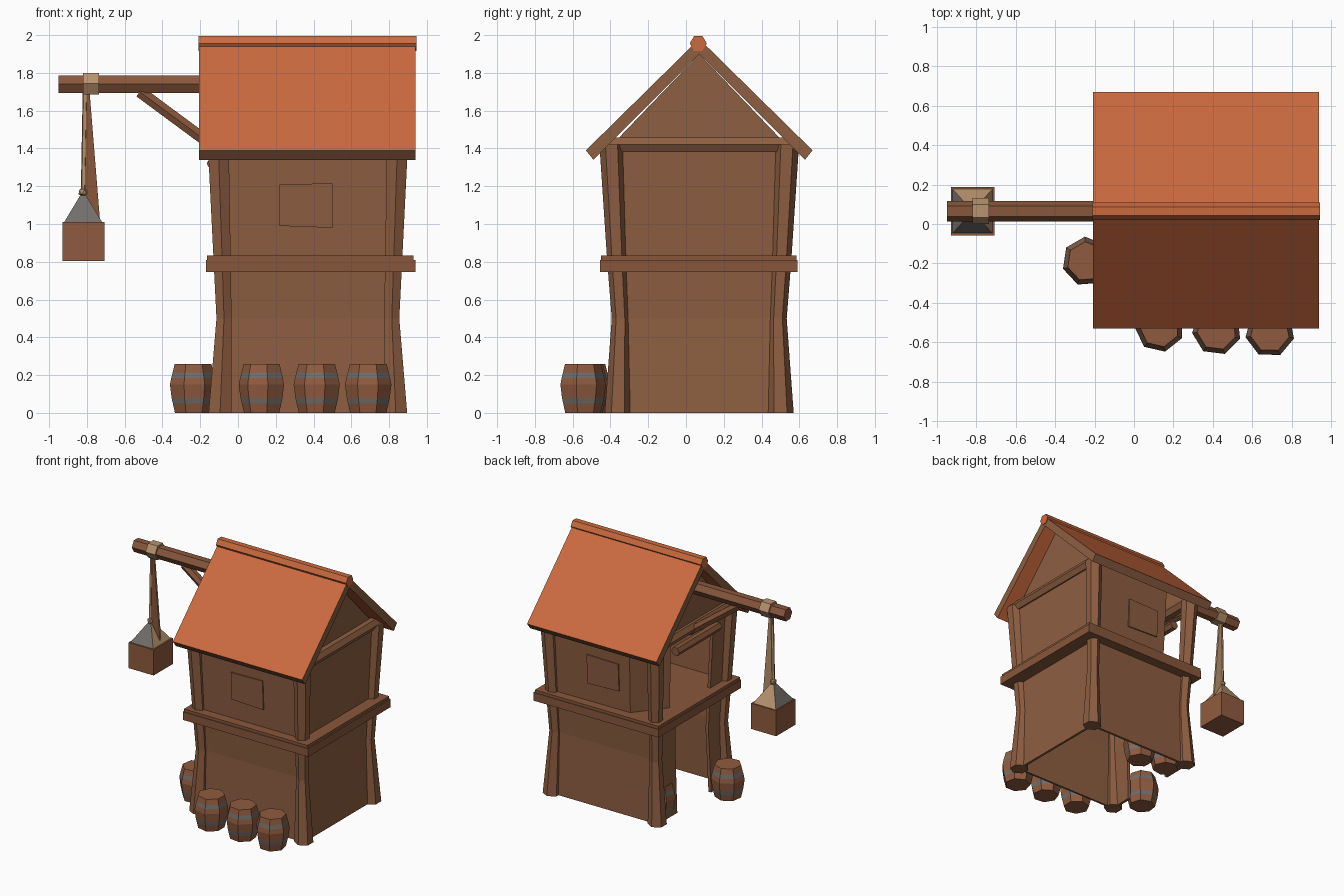
import bpy, bmesh, math
from mathutils import Vector

if "Cube" in bpy.data.objects:
    bpy.data.objects.remove(bpy.data.objects["Cube"])


def material(name, rgb):
    m = bpy.data.materials.new(name)
    m.diffuse_color = (*rgb, 1)
    m.use_nodes = True
    m.node_tree.nodes["Principled BSDF"].inputs["Base Color"].default_value = m.diffuse_color
    return m


BROWN = material("wood brown", (0.27, 0.112, 0.053))
LOG = material("log brown", (0.25, 0.095, 0.045))
BARREL = material("barrel wood", (0.28, 0.105, 0.05))
ORANGE = material("roof orange", (0.60, 0.145, 0.05))
GREY = material("grey", (0.17, 0.155, 0.145))
TAN = material("rope tan", (0.48, 0.29, 0.16))


def make(name, bm, mats, recalc=True):
    if recalc:
        bmesh.ops.recalc_face_normals(bm, faces=bm.faces)
    me = bpy.data.meshes.new(name)
    bm.to_mesh(me)
    bm.free()
    for m in mats:
        me.materials.append(m)
    ob = bpy.data.objects.new(name, me)
    bpy.context.collection.objects.link(ob)
    return ob


def loft(name, rings, mats, closed=True, caps=True, rule=None):
    """Join equal-length point rings with quads; rule picks a material per face."""
    bm = bmesh.new()
    vs = [[bm.verts.new(p) for p in r] for r in rings]
    n = len(rings[0])
    for k, (a, b) in enumerate(zip(vs, vs[1:])):
        for i in range(n if closed else n - 1):
            j = (i + 1) % n
            bm.faces.new((a[i], a[j], b[j], b[i]))
    if caps and closed:
        bm.faces.new(vs[0][::-1])
        bm.faces.new(vs[-1])
    bmesh.ops.recalc_face_normals(bm, faces=bm.faces)
    bm.normal_update()
    if rule:
        for f in bm.faces:
            f.material_index = rule(f)
    return make(name, bm, mats)


def box(name, lo, hi, mat):
    ring = lambda z: [(lo[0], lo[1], z), (hi[0], lo[1], z), (hi[0], hi[1], z), (lo[0], hi[1], z)]
    return loft(name, [ring(lo[2]), ring(hi[2])], [mat])


def log(name, p, q, r, mat, sides=6, r2=None):
    """Straight faceted log between two points."""
    p, q = Vector(p), Vector(q)
    rot = (q - p).to_track_quat('Z', 'Y')
    ring = lambda c, s: [c + rot @ Vector((s * math.cos(t), s * math.sin(t), 0))
                         for t in (2 * math.pi * i / sides for i in range(sides))]
    return loft(name, [ring(p, r), ring(q, r2 or r)], [mat])


# House plan: centre, half sizes and waisted levels (z, x scale, y scale, post radius)
CX, CY, HX, HY = 0.37, 0.07, 0.465, 0.43
LEVELS = [(0, 1.0, 1.0, 0.07), (0.5, 0.955, 0.97, 0.046),
          (0.79, 0.975, 1.01, 0.052), (1.42, 1.02, 1.08, 0.064)]


def plan(u, v, level):
    z, sx, sy, _ = level
    return Vector((CX + u * HX * sx, CY + v * HY * sy, z))


# Corner posts
for sx, nx in ((-1, "left"), (1, "right")):
    for sy, ny in ((-1, "front"), (1, "back")):
        rings = []
        for lv in LEVELS:
            c = plan(sx, sy, lv)
            rings.append([c + Vector((lv[3] * math.cos(t), lv[3] * math.sin(t), 0))
                          for t in (math.pi / 3 * i + math.pi / 6 for i in range(6))])
        loft(f"{ny}_{nx}_post", rings, [BROWN]).data.shade_flat()

# Walls: open outlines leaving a doorway on the left side
lower = [(-1, 0.45), (-1, 1), (1, 1), (1, -1), (-1, -1), (-1, -0.55)]
upper = [(-0.9, 0.45), (-0.5, 0.98), (1, 1), (1, -1), (-1, -1), (-1, -0.55)]
for name, outline, lvs in (("lower_wall", lower, LEVELS[:3]), ("upper_wall", upper, LEVELS[2:])):
    ob = loft(name, [[plan(u, v, lv) for u, v in outline] for lv in lvs],
              [BROWN], closed=False)
    mod = ob.modifiers.new("thickness", 'SOLIDIFY')
    mod.thickness = 0.025
    mod.offset = 0

# Storey ledge and floor, in two steps
box("floor_ledge", (-0.17, -0.455, 0.745), (0.94, 0.59, 0.81), LOG)
box("floor_ledge_top", (-0.165, -0.45, 0.81), (0.93, 0.585, 0.832), LOG)

# Window plates on front and back, following the wall slope
for s, name in ((-1, "front_window"), (1, "back_window")):
    wall_y = lambda z: CY + s * HY * (1.01 + 0.07 * (z - 0.79) / 0.63)
    ring = lambda o: [(x, wall_y(z) + s * o, z)
                      for x, z in ((0.22, 0.99), (0.5, 0.98), (0.5, 1.215), (0.22, 1.21))]
    loft(name, [ring(0.012), ring(0.021)], [BROWN])

# Gable triangles and tie beams
for x, name in ((-0.09, "left"), (0.81, "right")):
    tri = lambda a: [(a, CY - 0.47, 1.41), (a, CY + 0.47, 1.41), (a, CY, 1.9)]
    loft(f"{name}_gable", [tri(x - 0.012), tri(x + 0.012)], [BROWN])
    bx = -0.1 if x < 0 else 0.84
    log(f"{name}_tie_beam", (bx, -0.45, 1.42), (bx, 0.59, 1.42), 0.045, BROWN)
log("door_lintel", (-0.13, -0.22, 1.32), (-0.13, 0.32, 1.32), 0.036, LOG)

# Roof slabs: orange faces with brown edges, mirrored about the ridge
for s, name in ((-1, "front_roof"), (1, "back_roof")):
    prof = [(0, 1.98), (0.6, 1.39), (0.56, 1.34), (0, 1.90)]
    rings = [[(x, CY + s * d, z) for d, z in prof] for x in (-0.207, 0.94)]

    def roof_rule(f, s=s):
        n = f.normal
        return 1 if abs(n.x) > 0.5 or (n.z < 0 and s * n.y > 0) else 0
    loft(name, rings, [ORANGE, BROWN], rule=roof_rule)
log("ridge_log", (-0.21, 0.065, 1.956), (0.945, 0.065, 1.956), 0.045, ORANGE)

# Hoist arm, brace and rope loop
log("hoist_arm", (-0.95, 0.065, 1.74), (-0.05, 0.065, 1.74), 0.053, LOG)
log("hoist_brace", (-0.52, 0.065, 1.70), (-0.08, 0.065, 1.375), 0.035, LOG)
log("rope_loop", (-0.82, 0.065, 1.743), (-0.735, 0.065, 1.743), 0.066, TAN)

# Hoist rope: thin strand beside a tapering strap
log("rope_strand", (-0.82, 0.065, 1.15), (-0.81, 0.065, 1.7), 0.013, TAN, 5)
strap = lambda y: [(-0.815, y, 1.13), (-0.73, y, 1.01), (-0.785, y, 1.69), (-0.82, y, 1.69)]
loft("rope_strap", [strap(0.057), strap(0.073)], [TAN, LOG],
     rule=lambda f: 1 if f.normal.y < -0.5 else 0)

# Hanging crate with pyramid cover and knot
box("hanging_crate", (-0.93, -0.058, 0.805), (-0.707, 0.187, 1.01), BARREL)
square = lambda r, z: [(-0.82 + a * r * 0.9, 0.065 + b * r, z)
                       for a, b in ((-1, -1), (1, -1), (1, 1), (-1, 1))]
loft("crate_cover", [square(0.115, 1.005), square(0.018, 1.15)], [GREY, TAN],
     rule=lambda f: 1 if f.normal.x > 0.5 or f.normal.y > 0.5 else 0)
bm = bmesh.new()
bmesh.ops.create_icosphere(bm, subdivisions=1, radius=0.027)
bmesh.ops.translate(bm, verts=bm.verts, vec=(-0.82, 0.065, 1.17))
make("rope_knot", bm, [TAN])

# Barrels: bulged heptagons with two grey hoops
BPROF = [(0, 0.098), (0.05, 0.11), (0.08, 0.117), (0.15, 0.126),
         (0.185, 0.119), (0.215, 0.111), (0.258, 0.1)]


def hoop_rule(f):
    z = f.calc_center_median().z
    return 1 if abs(f.normal.z) < 0.9 and (0.05 < z < 0.08 or 0.185 < z < 0.215) else 0


spots = [(0.13, -0.525), (0.42, -0.54), (0.69, -0.55), (-0.24, -0.19), (-0.01, 0.36), (0.22, 0.33)]
for k, (x, y) in enumerate(spots):
    rings = [[(x + r * math.cos(t), y + r * math.sin(t), z)
              for t in (2 * math.pi * i / 7 + 0.45 + 0.1 * k for i in range(7))]
             for z, r in BPROF]
    loft(f"barrel_{k + 1}", rings, [BARREL, GREY], rule=hoop_rule)
